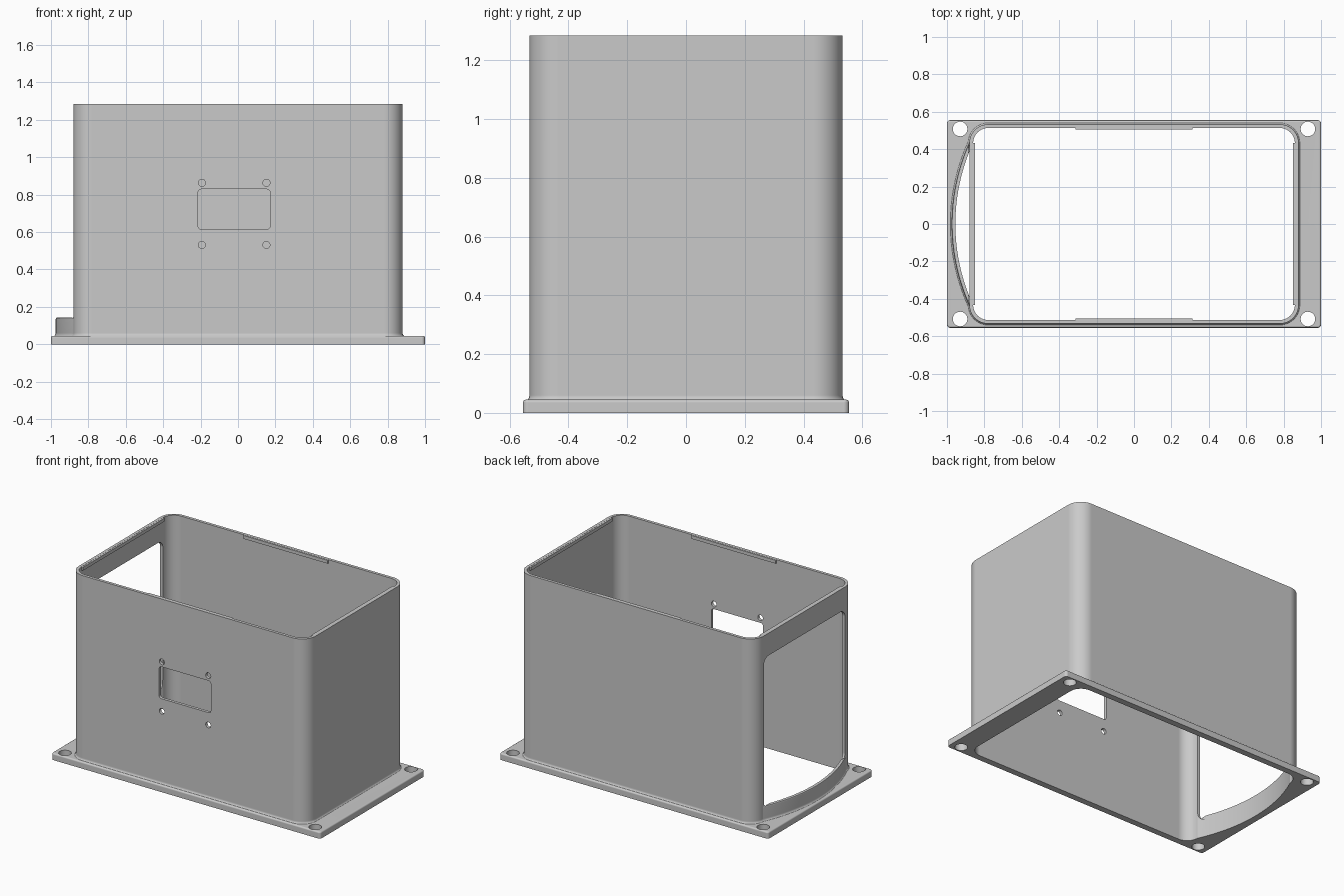
import bpy, bmesh, math
from mathutils import Vector

cube = bpy.data.objects.get("Cube")
if cube:
    bpy.data.objects.remove(cube, do_unlink=True)

grey = bpy.data.materials.new("plain_grey")
grey.use_nodes = True
grey.diffuse_color = (0.59, 0.59, 0.59, 1)
grey.node_tree.nodes["Principled BSDF"].inputs["Base Color"].default_value = grey.diffuse_color

HEIGHT, HX, HY, WALL, CORNER = 1.285, 0.88, 0.533, 0.02, 0.1
FLANGE_TOP, LIP_TOP, LIP_R = 0.045, 0.143, 1.06
LIP_CENTRE = LIP_R - 0.975


def rounded_rect(hx, hy, r, steps=10):
    """Counter-clockwise outline of a rectangle with round corners."""
    pts = []
    for k, (sx, sy) in enumerate([(1, 1), (-1, 1), (-1, -1), (1, -1)]):
        for i in range(steps + 1):
            a = math.pi / 2 * (k + i / steps)
            pts.append((sx * (hx - r) + r * math.cos(a), sy * (hy - r) + r * math.sin(a)))
    return pts


def circle(r, steps=32):
    return [(r * math.cos(math.tau * i / steps), r * math.sin(math.tau * i / steps)) for i in range(steps)]


def bow(r, chord_x, steps=40):
    """Shallow circle segment bulging towards -x, with its flat end inside the wall."""
    half = math.acos((LIP_CENTRE - chord_x) / r)
    pts = []
    for i in range(steps + 1):
        a = math.pi - half + 2 * half * i / steps
        pts.append((LIP_CENTRE + r * math.cos(a), r * math.sin(a)))
    return [(-0.84, pts[0][1])] + pts + [(-0.84, pts[-1][1])]


def finish(name, bm):
    bmesh.ops.recalc_face_normals(bm, faces=bm.faces)
    mesh = bpy.data.meshes.new(name)
    bm.to_mesh(mesh)
    bm.free()
    mesh.materials.append(grey)
    ob = bpy.data.objects.new(name, mesh)
    bpy.context.collection.objects.link(ob)
    return ob


def loft(name, rings, place=lambda x, y, z: (x, y, z)):
    """Solid through a stack of (outline, height) rings."""
    bm = bmesh.new()
    loops = [[bm.verts.new(place(x, y, z)) for x, y in pts] for pts, z in rings]
    n = len(loops[0])
    for low, high in zip(loops, loops[1:]):
        for i in range(n):
            j = (i + 1) % n
            bm.faces.new((low[i], low[j], high[j], high[i]))
    bm.faces.new(loops[0][::-1])
    bm.faces.new(loops[-1])
    return finish(name, bm)


def combine(target, tool, operation):
    mod = target.modifiers.new(operation.lower(), 'BOOLEAN')
    mod.operation, mod.solver, mod.object = operation, 'EXACT', tool
    bpy.context.view_layer.objects.active = target
    bpy.ops.object.modifier_apply(modifier=mod.name)
    bpy.data.objects.remove(tool, do_unlink=True)


# Small concave fillet where a wall meets the flange: (offset, height)
fillet = [(0.011 * (1 - math.sin(a)), FLANGE_TOP - 0.001 + 0.016 * (1 - math.cos(a)))
          for a in [math.pi / 8 * i for i in range(5)]]

# Base flange with softened top edge
bevel = [(0.01 * (1 - math.cos(a)), FLANGE_TOP - 0.01 + 0.01 * math.sin(a))
         for a in [math.pi / 8 * i for i in range(5)]]
housing = loft("housing", [(rounded_rect(1, 0.555, 0.018), 0)] +
               [(rounded_rect(1 - o, 0.555 - o, 0.018 - o), z) for o, z in bevel])

# Tall rounded wall
wall = [(rounded_rect(HX + o, HY + o, CORNER + o), z)
        for o, z in [(0.011, 0.02)] + fillet + [(0, HEIGHT)]]
combine(housing, loft("wall", wall), 'UNION')

# Low bowed lip outside the side window
lip = [(bow(LIP_R + o, -0.87), z) for o, z in
       [(0.011, 0.02)] + fillet + [(0, LIP_TOP - 0.008), (-0.003, LIP_TOP - 0.002), (-0.008, LIP_TOP)]]
combine(housing, loft("lip", lip), 'UNION')

# Interior, open at top and bottom
inner = rounded_rect(HX - WALL, HY - WALL, CORNER - WALL)
combine(housing, loft("interior", [(inner, -0.1), (inner, HEIGHT + 0.1)]), 'DIFFERENCE')
pocket = bow(LIP_R - 0.02, -0.861)
combine(housing, loft("lip_pocket", [(pocket, -0.1), (pocket, LIP_TOP + 0.05)]), 'DIFFERENCE')

# Side window
low, high = 0.12, 1.135
window = rounded_rect(0.431, (high - low) / 2, 0.05)
combine(housing, loft("window", [(window, -0.884), (window, -0.8)],
                      lambda a, b, d: (d, a, b + (high + low) / 2)), 'DIFFERENCE')


# Front socket opening with four screw holes
def front_cut(outline, cx, cz):
    tool = loft("front_cut", [(outline, -0.6), (outline, -0.45)],
                lambda a, b, d: (a + cx, d, b + cz))
    combine(housing, tool, 'DIFFERENCE')


front_cut(rounded_rect(0.192, 0.107, 0.016, 5), -0.021, 0.722)
for x in (-0.193, 0.152):
    for z in (0.531, 0.863):
        front_cut(circle(0.019, 24), x, z)

# Flange mounting holes
for sx in (-1, 1):
    for sy in (-1, 1):
        tool = loft("bolt_hole", [(circle(0.039), -0.1), (circle(0.039), 0.1)],
                    lambda x, y, z: (x + sx * 0.93, y + sy * 0.508, z))
        combine(housing, tool, 'DIFFERENCE')

# Smooth curves, flat panels
bpy.ops.object.select_all(action='DESELECT')
housing.select_set(True)
bpy.context.view_layer.objects.active = housing
bpy.ops.object.shade_smooth_by_angle(angle=math.radians(30))
housing.modifiers.new("even_normals", 'WEIGHTED_NORMAL').keep_sharp = True


# Snap ridges inside the rim
def ridge(name, centre, size):
    bm = bmesh.new()
    bmesh.ops.create_cube(bm, size=1)
    bmesh.ops.scale(bm, vec=size, verts=bm.verts)
    bmesh.ops.translate(bm, vec=Vector(centre), verts=bm.verts)
    finish(name, bm)


for s, side, end in ((1, "left", "back"), (-1, "right", "front")):
    ridge(side + "_snap_ridge", (s * 0.858, 0, HEIGHT - 0.012), (0.018, 0.866, 0.022))
    ridge(end + "_snap_ridge", (0, s * 0.513, HEIGHT - 0.012), (0.626, 0.018, 0.022))
